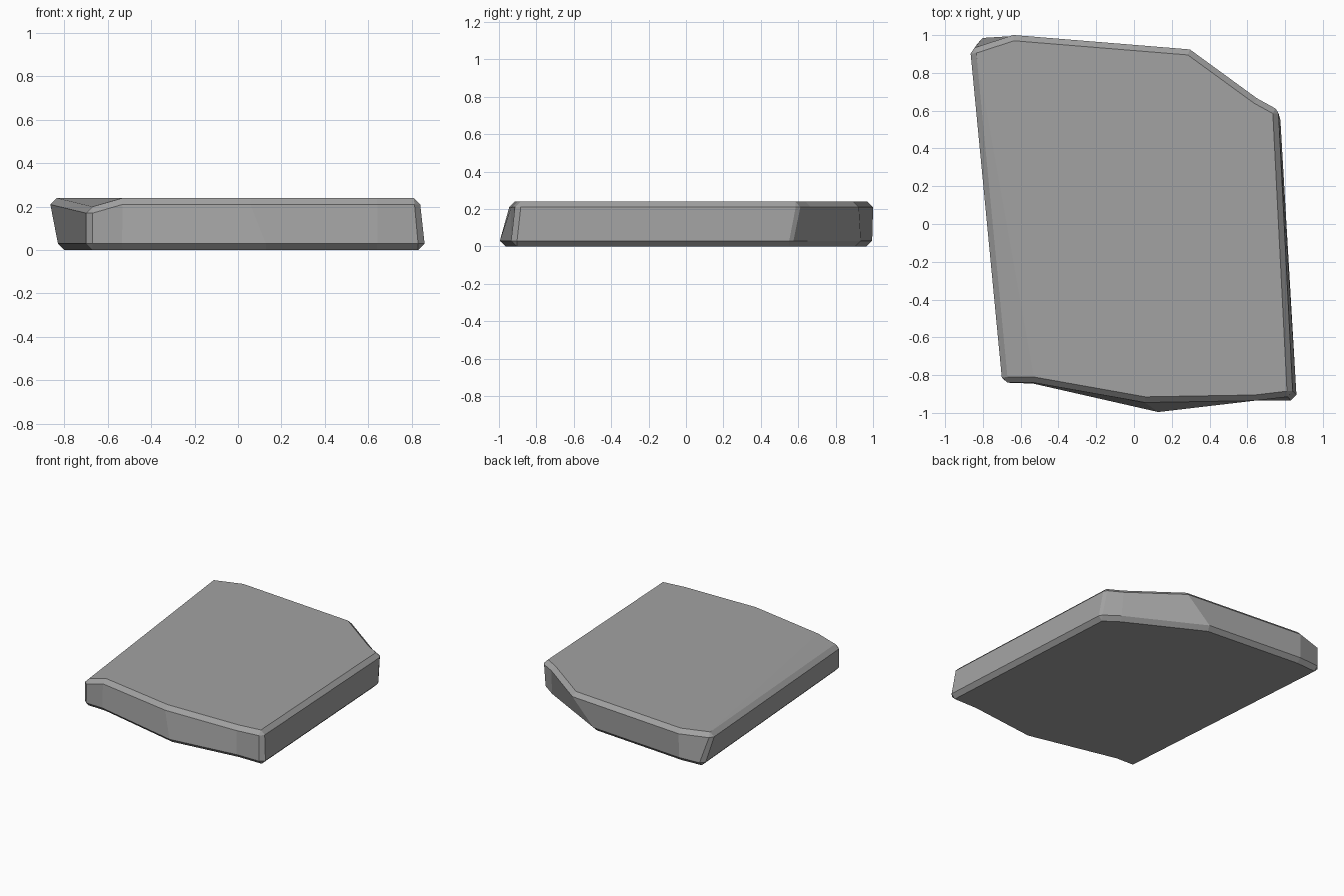
import bpy, bmesh
from mathutils import Vector

if "Cube" in bpy.data.objects:
    bpy.data.objects.remove(bpy.data.objects["Cube"], do_unlink=True)

THICK, CHAMFER = 0.24, 0.03

# Flat-face corners, anticlockwise from the front right-hand corner:
# top x, top y, bottom x, bottom y, whether the corner is clipped
CORNERS = [
    (-.67, -.81, -.67, -.81, True),
    (-.53, -.81, -.53, -.815, False),
    (.06, -.915, .13, -.965, False),
    (.64, -.905, .64, -.905, False),
    (.81, -.885, .83, -.905, True),
    (.735, .585, .745, .55, True),
    (.635, .64, .64, .625, False),
    (.285, .895, .105, .905, False),
    (-.635, .97, -.64, .965, False),
    (-.835, .905, -.80, .955, True),
]


def outward(a, b):
    d = (b - a).normalized()
    return Vector((d.y, -d.x, 0))


def rim(face):
    """Points offset outward from the face; clipped corners get two."""
    points = []
    for i, p in enumerate(face):
        before = outward(face[i - 1], p)
        after = outward(p, face[(i + 1) % len(face)])
        if CORNERS[i][4]:
            points += [p + before * CHAMFER, p + after * CHAMFER]
        else:
            mid = before + after
            points.append(p + mid * (CHAMFER / (1 + before.dot(after))))
    return points


# Two flat faces; one top corner is worn lower
top = [Vector((c[0], c[1], THICK)) for c in CORNERS]
bottom = [Vector((c[2], c[3], 0)) for c in CORNERS]
top[0].z = 0.2
drop = Vector((0, 0, CHAMFER))
loops = [bottom,
         [p + drop for p in rim(bottom)],
         [p - drop for p in rim(top)],
         top]

bm = bmesh.new()
low, low_rim, high_rim, high = [[bm.verts.new(p) for p in loop] for loop in loops]

# Caps, with a fold at the worn corner
bm.faces.new(low[::-1])
bm.faces.new(high[1:])
bm.faces.new((high[-1], high[0], high[1]))

# Upright sides
n = len(low_rim)
for i in range(n):
    j = (i + 1) % n
    bm.faces.new((low_rim[i], low_rim[j], high_rim[j], high_rim[i]))

# Chamfers: triangles at clipped corners, quads along the edges
owner = [i for i, c in enumerate(CORNERS) for _ in range(2 if c[4] else 1)]
for cap, edge in ((low, low_rim), (high, high_rim)):
    for i in range(n):
        j = (i + 1) % n
        a, b = owner[i], owner[j]
        if a == b:
            bm.faces.new((cap[a], edge[i], edge[j]))
        else:
            bm.faces.new((cap[a], edge[i], edge[j], cap[b]))
bmesh.ops.recalc_face_normals(bm, faces=bm.faces)

mesh = bpy.data.meshes.new("stone_slab")
bm.to_mesh(mesh)
bm.free()
slab = bpy.data.objects.new("stone_slab", mesh)
bpy.context.collection.objects.link(slab)

# Stone colour
stone = bpy.data.materials.new("grey_stone")
stone.use_nodes = True
grey = (0.36, 0.36, 0.36, 1)
stone.diffuse_color = grey
stone.node_tree.nodes["Principled BSDF"].inputs["Base Color"].default_value = grey
mesh.materials.append(stone)
